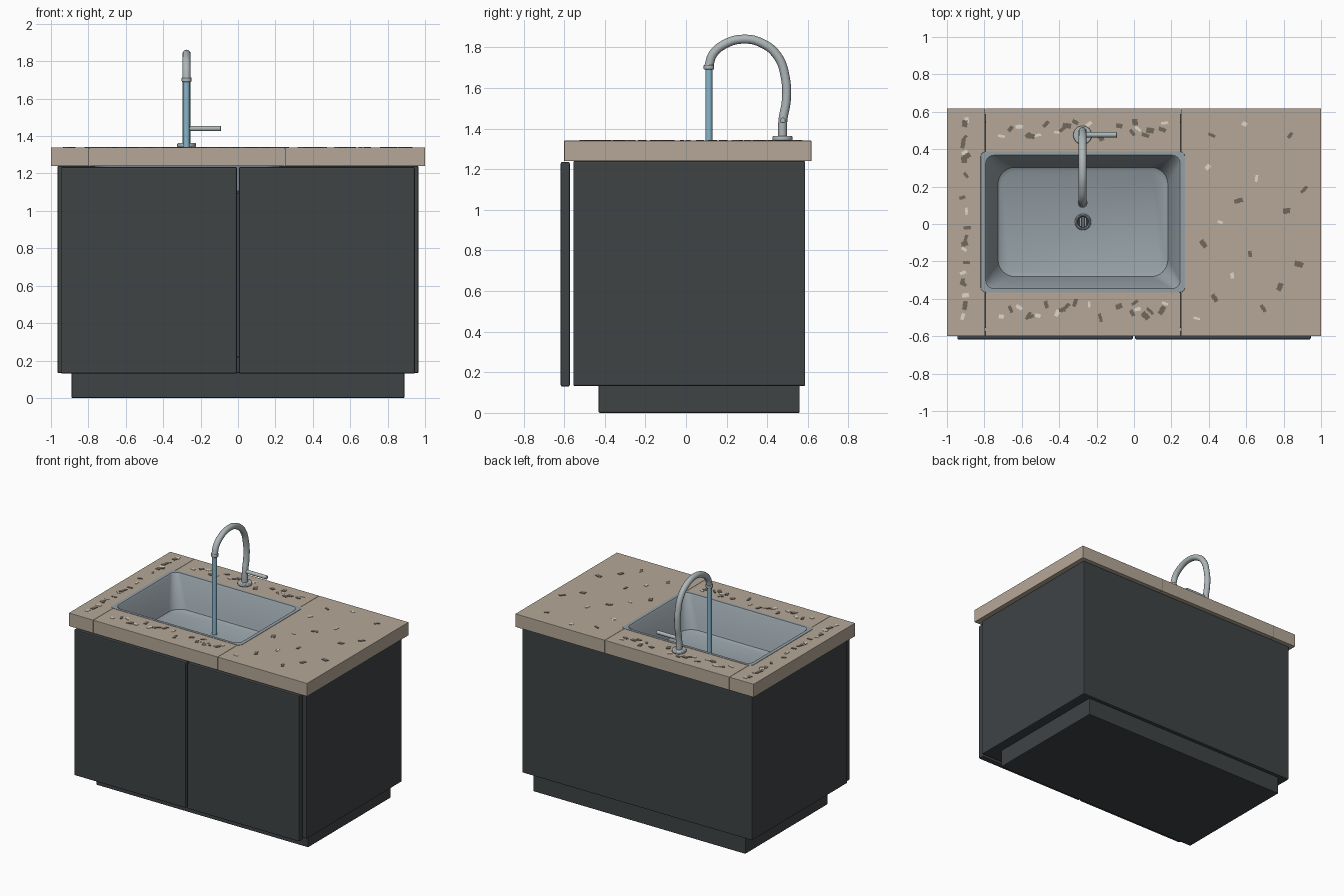
import bpy, bmesh, math, random
from mathutils import Vector, Matrix

if "Cube" in bpy.data.objects:
    bpy.data.objects.remove(bpy.data.objects["Cube"])

random.seed(4)


def material(name, r, g, b):
    m = bpy.data.materials.new(name)
    m.diffuse_color = (r, g, b, 1)
    m.use_nodes = True
    m.node_tree.nodes["Principled BSDF"].inputs["Base Color"].default_value = m.diffuse_color
    return m


DARK = material("dark_panel", 0.05, 0.056, 0.06)
STONE = material("stone", 0.46, 0.39, 0.31)
STEEL = material("steel", 0.30, 0.35, 0.38)
CHROME = material("chrome", 0.42, 0.47, 0.48)
WATER = material("water", 0.25, 0.47, 0.60)
CHIP_DARK = material("chip_dark", 0.17, 0.14, 0.11)
CHIP_LIGHT = material("chip_light", 0.75, 0.68, 0.58)
BLACK = material("drain_dark", 0.03, 0.035, 0.04)


def finish(name, bm, mat, smooth=True):
    bmesh.ops.recalc_face_normals(bm, faces=bm.faces)
    me = bpy.data.meshes.new(name)
    bm.to_mesh(me)
    bm.free()
    ob = bpy.data.objects.new(name, me)
    bpy.context.collection.objects.link(ob)
    me.materials.append(mat)
    if smooth:
        bpy.context.view_layer.objects.active = ob
        bpy.ops.object.select_all(action='DESELECT')
        ob.select_set(True)
        bpy.ops.object.shade_smooth_by_angle(angle=math.radians(35))
    return ob


def box(name, x, y, z, mat, bevel=0.0):
    bm = bmesh.new()
    bmesh.ops.create_cube(bm, size=1)
    for v in bm.verts:
        v.co = [a + (c + 0.5) * (b - a) for (a, b), c in zip((x, y, z), v.co)]
    ob = finish(name, bm, mat, False)
    if bevel:
        m = ob.modifiers.new("bevel", 'BEVEL')
        m.width, m.segments = bevel, 2
    return ob


def rod(name, a, b, r, mat, bevel=0.0):
    a, b = Vector(a), Vector(b)
    bm = bmesh.new()
    rot = (b - a).to_track_quat('Z', 'Y').to_matrix().to_4x4()
    bmesh.ops.create_cone(bm, cap_ends=True, segments=24, radius1=r, radius2=r,
                          depth=(b - a).length,
                          matrix=Matrix.Translation((a + b) / 2) @ rot)
    ob = finish(name, bm, mat)
    if bevel:
        m = ob.modifiers.new("bevel", 'BEVEL')
        m.width, m.segments = bevel, 2
    return ob


# Cabinet: plinth, carcass open at the front and top, two doors
box("plinth", (-0.89, 0.89), (-0.43, 0.56), (0, 0.14), DARK, 0.006)
carcass = box("carcass", (-0.965, 0.965), (-0.555, 0.587), (0.133, 1.24), DARK)
cutter = box("carcass_cutter", (-0.925, 0.925), (-1, 0.545), (0.22, 2), DARK)
cutter.hide_render = True
cutter.hide_set(True)
cut = carcass.modifiers.new("hollow", 'BOOLEAN')
cut.operation, cut.object, cut.solver = 'DIFFERENCE', cutter, 'EXACT'
bev = carcass.modifiers.new("bevel", 'BEVEL')
bev.width, bev.segments = 0.006, 2
for side, x in (("left", (-0.945, -0.006)), ("right", (0.006, 0.945))):
    box(side + "_door", x, (-0.617, -0.572), (0.13, 1.235), DARK, 0.007)

# Countertop slabs around the sink opening
TOP = 1.34
for name, x, y in (("left", (-1, -0.796), (-0.6, 0.617)),
                   ("front", (-0.795, 0.249), (-0.6, -0.35)),
                   ("back", (-0.795, 0.249), (0.372, 0.617)),
                   ("right", (0.25, 1), (-0.6, 0.617))):
    box("countertop_" + name, x, y, (1.24, TOP), STONE, 0.002)

# Sink basin lofted from rounded rectangles
SX, SY = -0.273, 0.011


def rounded_loop(bm, hx, hy, r, z, n=8):
    ring = []
    for i, (sx, sy) in enumerate(((1, 1), (-1, 1), (-1, -1), (1, -1))):
        for k in range(n + 1):
            t = math.pi / 2 * (i + k / n)
            ring.append(bm.verts.new((SX + sx * (hx - r) + r * math.cos(t),
                                      SY + sy * (hy - r) + r * math.sin(t), z)))
    return ring


bm = bmesh.new()
loops = [rounded_loop(bm, *p) for p in (
    (0.548, 0.378, 0.030, TOP - 0.002), (0.546, 0.376, 0.030, TOP + 0.002),
    (0.520, 0.357, 0.045, TOP + 0.002), (0.512, 0.350, 0.050, TOP - 0.008),
    (0.462, 0.300, 0.090, 1.135), (0.454, 0.292, 0.090, 1.112),
    (0.437, 0.275, 0.085, 1.10))]
for a, b in zip(loops, loops[1:]):
    for i in range(len(a)):
        j = (i + 1) % len(a)
        bm.faces.new((a[i], a[j], b[j], b[i]))
bm.faces.new(loops[-1])
sink = finish("sink_basin", bm, STEEL)
if sink.data.polygons[-1].normal.z < 0:
    sink.data.flip_normals()
sol = sink.modifiers.new("thickness", 'SOLIDIFY')
sol.thickness, sol.offset = 0.008, -1

# Drain: ring, dark well and grate bars
bpy.ops.mesh.primitive_torus_add(location=(SX, SY, 1.102), major_radius=0.037,
                                 minor_radius=0.007, major_segments=32, minor_segments=8)
ring = bpy.context.object
ring.name = "drain_ring"
ring.data.materials.append(STEEL)
bpy.ops.object.shade_smooth_by_angle()
rod("drain_well", (SX, SY, 1.09), (SX, SY, 1.102), 0.036, BLACK)
for i in (-1, 0, 1):
    h = 0.027 if i == 0 else 0.021
    box(f"drain_bar_{i + 2}", (SX + i * 0.014 - 0.003, SX + i * 0.014 + 0.003),
        (SY - h, SY + h), (1.10, 1.106), STEEL)

# Faucet: base, gooseneck, nozzle, lever and water stream
FX = -0.275
rod("faucet_base", (FX, 0.475, TOP), (FX, 0.475, 1.363), 0.05, CHROME, 0.006)
path = [(0.475, 1.35), (0.477, 1.44), (0.494, 1.54), (0.489, 1.65), (0.452, 1.755),
        (0.375, 1.82), (0.28, 1.84), (0.19, 1.815), (0.132, 1.765), (0.112, 1.705)]
cu = bpy.data.curves.new("faucet_path", 'CURVE')
cu.dimensions = '3D'
cu.bevel_depth, cu.bevel_resolution, cu.use_fill_caps = 0.022, 4, True
cu.resolution_u = 6
sp = cu.splines.new('BEZIER')
sp.bezier_points.add(len(path) - 1)
for p, (y, z) in zip(sp.bezier_points, path):
    p.co = (FX, y, z)
    p.handle_left_type = p.handle_right_type = 'AUTO'
cu.materials.append(CHROME)
bpy.context.collection.objects.link(bpy.data.objects.new("faucet_gooseneck", cu))
rod("faucet_nozzle", (FX, 0.113, 1.69), (FX, 0.113, 1.714), 0.026, CHROME, 0.004)
rod("faucet_lever", (FX, 0.477, 1.44), (-0.09, 0.477, 1.44), 0.014, CHROME, 0.004)
rod("water_stream", (FX, 0.113, 1.10), (FX, 0.113, 1.70), 0.017, WATER)

# Stone chips set in the countertop
strip_dark = [(-0.66, .51), (-0.565, .475), (-0.555, .47), (-0.47, .535), (-0.385, .505),
              (-0.36, .525), (-0.315, .545), (-0.18, .465), (-0.08, .525), (-0.01, .49),
              (0.005, .545), (0.06, .475), (0.085, .5), (0.15, .505)]
strip_light = [(-0.71, .47), (-0.615, .52), (-0.515, .475), (-0.41, .49),
               (-0.24, .535), (0.02, .51), (0.165, .54)]
right_dark = [(0.415, .475), (0.835, .475), (0.91, .185), (0.56, .125), (0.815, .07),
              (0.37, -.105), (0.62, -.16), (0.88, -.215), (0.78, -.335), (0.43, -.395),
              (0.69, -.45)]
right_light = [(0.59, .535), (0.395, .305), (0.655, .245), (0.46, .01), (0.525, -.275),
               (0.335, -.505)]


def strips(points):
    # the same pattern runs along the back, the front and, turned, the left slab
    return (points + [(x, y - 0.965) for x, y in points]
            + [(-0.905 + (y - 0.505) * 0.3, 0.03 + (x + 0.273) * 1.2) for x, y in points])


def chips(name, points, size, mat):
    bm = bmesh.new()
    for x, y in points:
        a = random.uniform(0, math.pi)
        l, w = size * random.uniform(0.8, 1.2), size * random.uniform(0.4, 0.8)
        shape = [(-l, -w), (0.2 * l, -w), (0.3 * l, -0.7 * w), (l, -0.8 * w),
                 (0.8 * l, w), (-0.1 * l, w), (-0.3 * l, 0.7 * w), (-l, 0.8 * w)]
        vs = [bm.verts.new((x + u * math.cos(a) - v * math.sin(a),
                            y + u * math.sin(a) + v * math.cos(a), TOP - 0.001))
              for u, v in shape]
        f = bm.faces.new(vs)
        top = bmesh.ops.extrude_face_region(bm, geom=[f])["geom"]
        bmesh.ops.translate(bm, vec=(0, 0, 0.004),
                            verts=[g for g in top if isinstance(g, bmesh.types.BMVert)])
    finish(name, bm, mat, False)


chips("dark_chips", strips(strip_dark) + right_dark, 0.021, CHIP_DARK)
chips("light_chips", strips(strip_light) + right_light, 0.017, CHIP_LIGHT)
